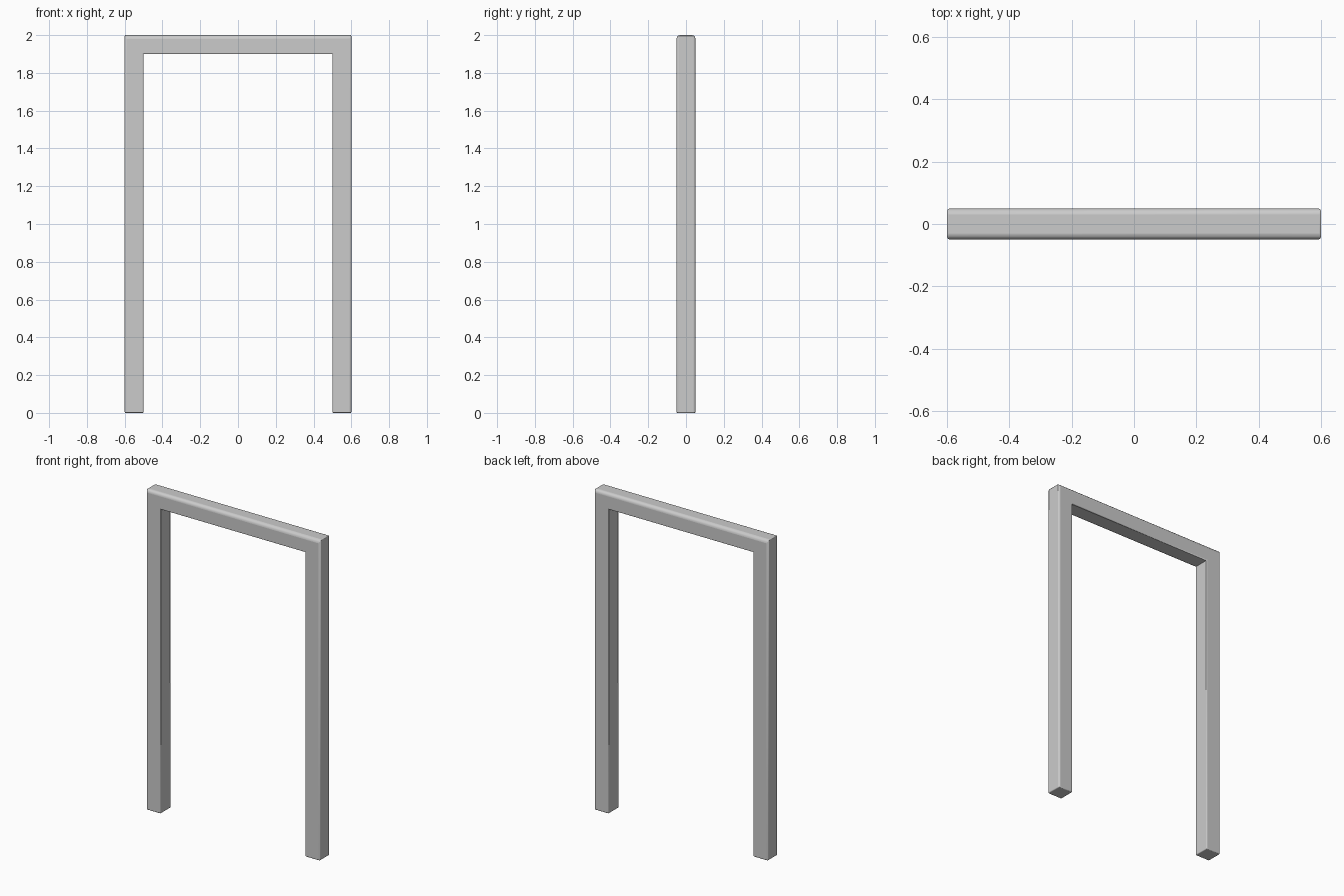
import bpy, bmesh

if "Cube" in bpy.data.objects:
    bpy.data.objects.remove(bpy.data.objects["Cube"])

# U-shaped frame profile, extruded through the depth
profile = [(-0.6, 0), (-0.5, 0), (-0.5, 1.9), (0.5, 1.9),
           (0.5, 0), (0.6, 0), (0.6, 2), (-0.6, 2)]
bm = bmesh.new()
face = bm.faces.new([bm.verts.new((x, -0.05, z)) for x, z in profile])
ext = bmesh.ops.extrude_face_region(bm, geom=[face])
for v in ext["geom"]:
    if isinstance(v, bmesh.types.BMVert):
        v.co.y = 0.05
bmesh.ops.recalc_face_normals(bm, faces=bm.faces[:])

# Rounded long edges on top, finer rounding on the outer sides and feet
weights = bm.edges.layers.float.new("bevel_weight_edge")
for e in bm.edges:
    a, b = e.verts
    if abs(a.co.y - b.co.y) > 0.01:
        e[weights] = 0.25 if abs(a.co.z) > 1.95 or a.co.z < 0.01 else 0
    elif min(a.co.z, b.co.z) > 1.95:
        e[weights] = 1.0
    elif abs(a.co.x) > 0.55 and abs(b.co.x) > 0.55:
        e[weights] = 0.5
    else:
        e[weights] = 0.25

mesh = bpy.data.meshes.new("door_frame")
bm.to_mesh(mesh)
bm.free()
frame = bpy.data.objects.new("door_frame", mesh)
bpy.context.collection.objects.link(frame)
bevel = frame.modifiers.new("soft_edges", 'BEVEL')
bevel.limit_method = 'WEIGHT'
bevel.width = 0.02
bevel.segments = 3

bpy.context.view_layer.objects.active = frame
frame.select_set(True)
bpy.ops.object.shade_smooth_by_angle(angle=0.6)
